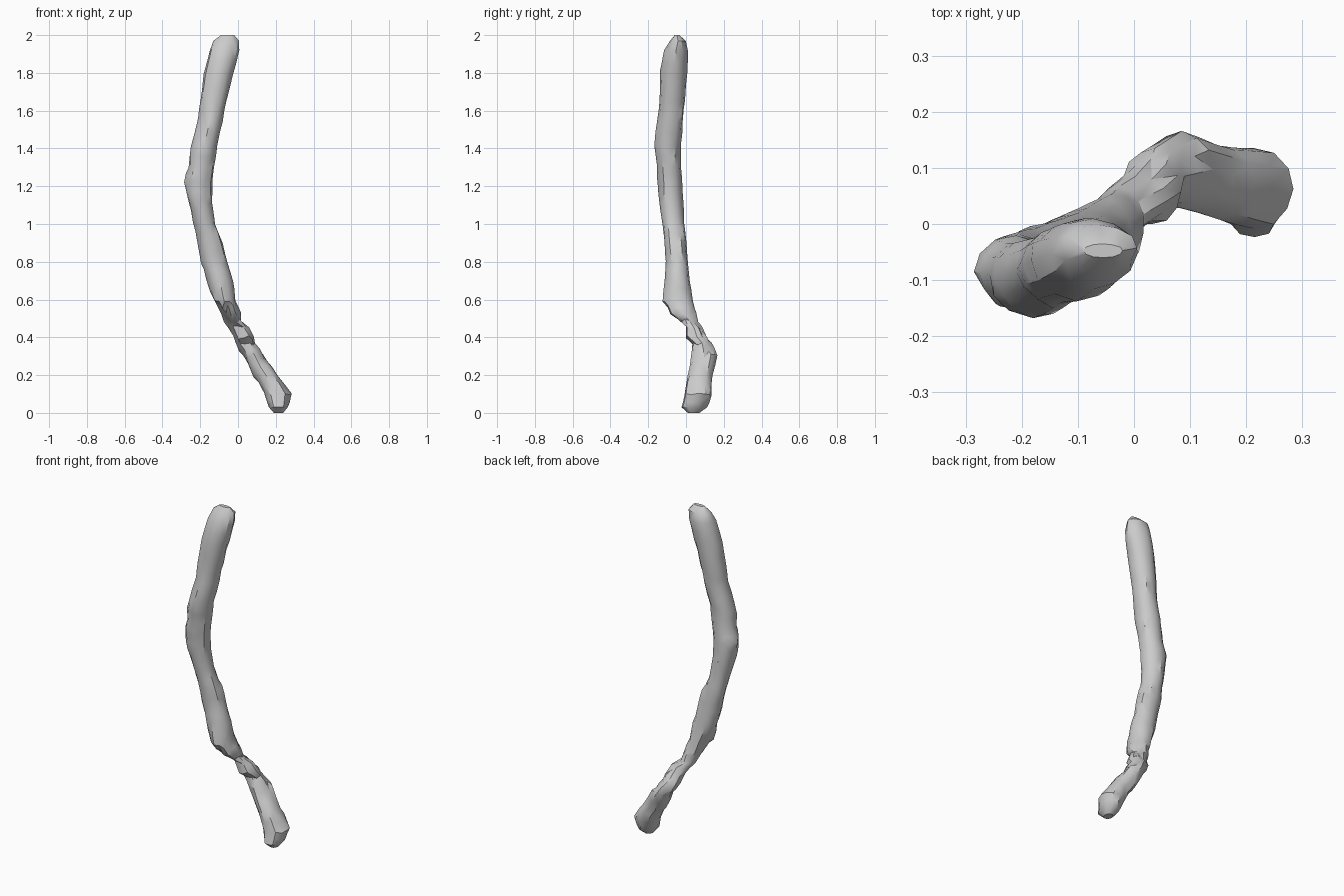
import bpy
import bmesh
import math
import random
from mathutils import Vector, noise

random.seed(4)
SIDES = 12

old = bpy.data.objects.get("Cube")
if old:
    bpy.data.objects.remove(old, do_unlink=True)

# Stick slices: height, left edge, right edge, front edge, back edge
slices = [
    (0.00, 0.19, 0.24, 0.01, 0.07),
    (0.03, 0.165, 0.265, -0.025, 0.11),
    (0.10, 0.14, 0.285, -0.01, 0.135),
    (0.20, 0.08, 0.215, 0.01, 0.14),
    (0.30, 0.03, 0.14, 0.03, 0.165),
    (0.37, -0.015, 0.09, 0.035, 0.135),
    (0.40, -0.025, 0.085, 0.0, 0.115),
    (0.45, -0.055, 0.06, 0.0, 0.085),
    (0.49, -0.075, 0.015, -0.03, 0.065),
    (0.52, -0.09, 0.015, -0.085, 0.055),
    (0.60, -0.13, -0.015, -0.125, 0.035),
    (0.70, -0.17, -0.025, -0.11, 0.02),
    (0.80, -0.195, -0.055, -0.105, 0.01),
    (0.90, -0.22, -0.08, -0.115, 0.005),
    (1.00, -0.24, -0.12, -0.125, -0.01),
    (1.12, -0.265, -0.14, -0.145, -0.015),
    (1.22, -0.285, -0.135, -0.15, -0.02),
    (1.30, -0.265, -0.125, -0.155, -0.025),
    (1.42, -0.25, -0.11, -0.168, -0.025),
    (1.55, -0.21, -0.08, -0.15, -0.015),
    (1.65, -0.2, -0.06, -0.14, -0.005),
    (1.80, -0.18, -0.025, -0.135, 0.005),
    (1.92, -0.15, 0.005, -0.115, 0.01),
    (1.97, -0.13, 0.005, -0.085, 0.0),
    (2.00, -0.09, -0.02, -0.06, -0.035),
]


def midway(a, b):
    return tuple((p + q) / 2 for p, q in zip(a, b))


def bark(angle, z):
    """Radius factor: gentle lumps all round, torn ridges on the front left."""
    probe = Vector((math.cos(angle), math.sin(angle), z * 5))
    lumps = 0.07 * noise.noise(probe * 1.6)
    facing = max(0.0, math.cos(angle - math.radians(215)))
    torn = facing ** 3 if 0.5 < z < 1.6 else 0.0
    return 1 + lumps + torn * random.uniform(-0.12, 0.05)


# Twice as many rings as slices on the long stretches
rows = [slices[0]]
for low, high in zip(slices, slices[1:]):
    if high[0] - low[0] > 0.06:
        rows.append(midway(low, high))
    rows.append(high)

# Stick surface, ring by ring
bm = bmesh.new()
rings = []
for z, left, right, front, back in rows:
    cx, cy = (left + right) / 2, (front + back) / 2
    rx, ry = (right - left) / 2, (back - front) / 2
    inner = 0.05 < z < 1.9
    ring = []
    for i in range(SIDES):
        a = math.tau * i / SIDES
        k = bark(a, z)
        dz = random.uniform(-0.012, 0.012) if inner else 0
        ring.append(bm.verts.new((cx + rx * k * math.cos(a),
                                  cy + ry * k * math.sin(a), z + dz)))
    rings.append(ring)

for low, high in zip(rings, rings[1:]):
    for i in range(SIDES):
        j = (i + 1) % SIDES
        bm.faces.new((low[i], low[j], high[j], high[i]))
bm.faces.new(rings[0][::-1])
bm.faces.new(rings[-1])
bmesh.ops.triangulate(bm, faces=bm.faces[:])
bmesh.ops.recalc_face_normals(bm, faces=bm.faces[:])

mesh = bpy.data.meshes.new("stick")
bm.to_mesh(mesh)
bm.free()
stick = bpy.data.objects.new("stick", mesh)
bpy.context.collection.objects.link(stick)

# Plain grey wood
grey = bpy.data.materials.new("pale_grey")
grey.use_nodes = True
colour = (0.6, 0.6, 0.6, 1)
grey.diffuse_color = colour
grey.node_tree.nodes["Principled BSDF"].inputs["Base Color"].default_value = colour
mesh.materials.append(grey)

bpy.ops.object.select_all(action="DESELECT")
stick.select_set(True)
bpy.context.view_layer.objects.active = stick
bpy.ops.object.shade_smooth_by_angle(angle=math.radians(35))
